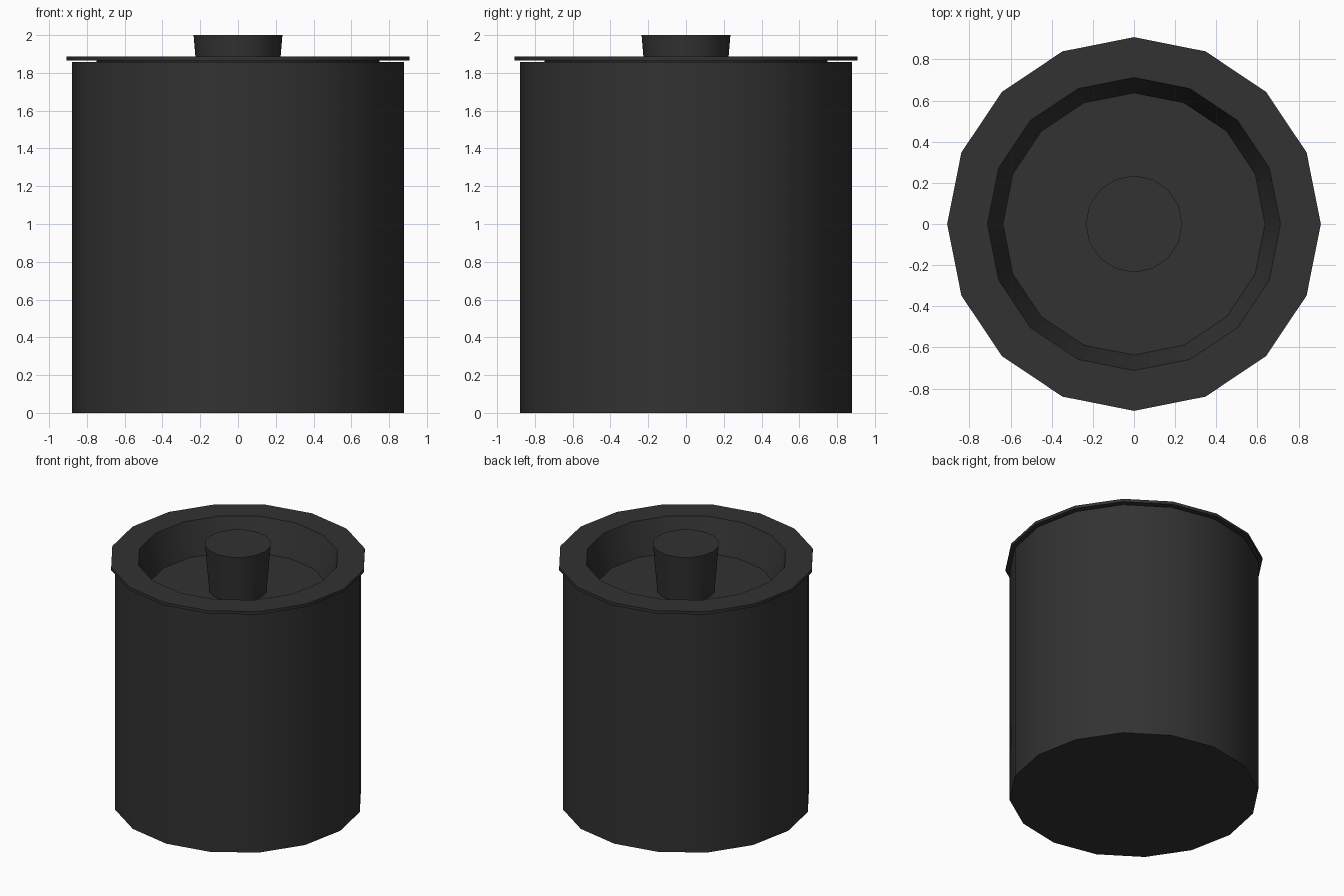
import bpy, bmesh, math

if "Cube" in bpy.data.objects:
    bpy.data.objects.remove(bpy.data.objects["Cube"])

SIDES = 16

dark = bpy.data.materials.new("dark_grey")
dark.diffuse_color = (0.032, 0.032, 0.032, 1)
dark.use_nodes = True
dark.node_tree.nodes["Principled BSDF"].inputs["Base Color"].default_value = dark.diffuse_color


def lathe(name, profile):
    """Turn an (r, z) profile around z; radius 0 closes to a flat cap."""
    bm = bmesh.new()
    rings = []
    for r, z in profile:
        rings.append([bm.verts.new((r * math.cos(2 * math.pi * i / SIDES),
                                    r * math.sin(2 * math.pi * i / SIDES), z))
                      for i in range(SIDES)])
    for a, b in zip(rings, rings[1:]):
        for i in range(SIDES):
            j = (i + 1) % SIDES
            bm.faces.new((a[i], a[j], b[j], b[i]))
    bm.faces.new(rings[0][::-1])
    bm.faces.new(rings[-1])
    bmesh.ops.recalc_face_normals(bm, faces=bm.faces)
    me = bpy.data.meshes.new(name)
    bm.to_mesh(me)
    bm.free()
    ob = bpy.data.objects.new(name, me)
    bpy.context.collection.objects.link(ob)
    me.materials.append(dark)
    bpy.ops.object.select_all(action='DESELECT')
    bpy.context.view_layer.objects.active = ob
    ob.select_set(True)
    bpy.ops.object.shade_smooth_by_angle(angle=math.radians(30))
    return ob


# Open pot: outer wall, rim, inner wall and inner floor
lathe("canister_body", [(0.88, 0), (0.88, 1.857), (0.80, 1.857), (0.80, 0.06)])

# Lid: plug underside, flange, rim and sunken dish
lathe("lid", [(0.67, 1.61), (0.75, 1.865), (0.908, 1.865), (0.908, 1.888),
              (0.712, 1.888), (0.637, 1.64)])

# Tapered knob standing in the dish
lathe("lid_knob", [(0.205, 1.64), (0.235, 2.0)])
